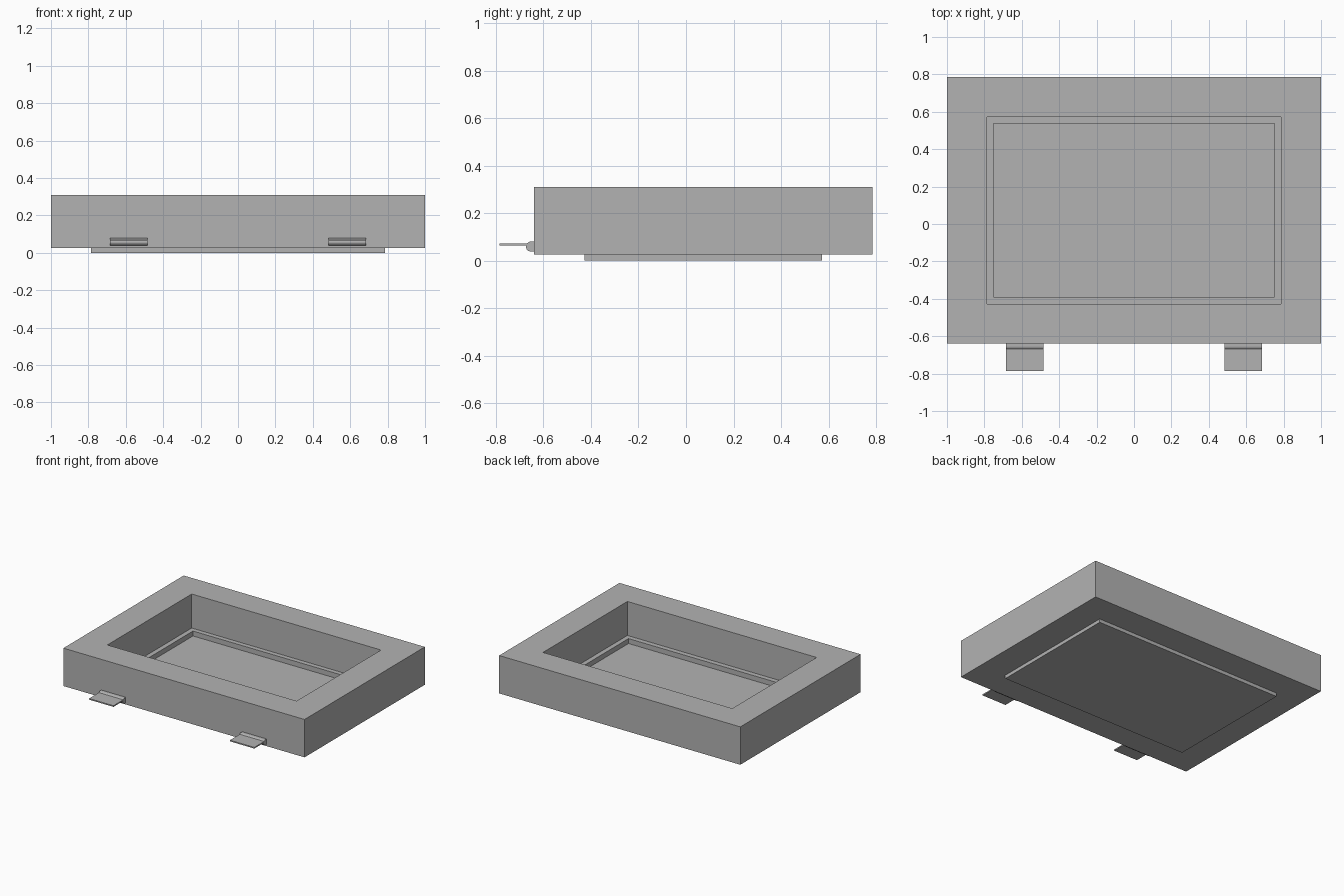
import bpy
import bmesh
import math

cube = bpy.data.objects.get("Cube")
if cube:
    bpy.data.objects.remove(cube, do_unlink=True)

# Single grey finish
grey = bpy.data.materials.new("plain grey")
grey.use_nodes = True
colour = (0.45, 0.45, 0.45, 1)
grey.diffuse_color = colour
grey.node_tree.nodes["Principled BSDF"].inputs["Base Color"].default_value = colour


def finish(name, bm):
    bmesh.ops.recalc_face_normals(bm, faces=bm.faces)
    mesh = bpy.data.meshes.new(name)
    bm.to_mesh(mesh)
    bm.free()
    mesh.materials.append(grey)
    obj = bpy.data.objects.new(name, mesh)
    bpy.context.collection.objects.link(obj)
    return obj


def rect_loft(name, rings, cyclic):
    """Skin rectangles given as (half width, front y, back y, z)."""
    bm = bmesh.new()
    loops = [[bm.verts.new(p) for p in
              ((-w, f, z), (w, f, z), (w, b, z), (-w, b, z))]
             for w, f, b, z in rings]
    pairs = list(zip(loops, loops[1:]))
    if cyclic:
        pairs.append((loops[-1], loops[0]))
    else:
        bm.faces.new(loops[0])
        bm.faces.new(loops[-1])
    for lower, upper in pairs:
        for i in range(4):
            j = (i + 1) % 4
            bm.faces.new((lower[i], lower[j], upper[j], upper[i]))
    return finish(name, bm)


def extrude_x(name, profile, x0, x1):
    """Extrude a (y, z) profile along x."""
    bm = bmesh.new()
    face = bm.faces.new([bm.verts.new((x0, y, z)) for y, z in profile])
    result = bmesh.ops.extrude_face_region(bm, geom=[face])
    moved = [v for v in result["geom"] if isinstance(v, bmesh.types.BMVert)]
    bmesh.ops.translate(bm, verts=moved, vec=(x1 - x0, 0, 0))
    return finish(name, bm)


# Thick surrounding frame with a rectangular opening
OUTER = (1.0, -0.64, 0.785)
OPENING = (0.785, -0.427, 0.573)
BOTTOM, TOP = 0.026, 0.31
rect_loft("frame", [(*OUTER, BOTTOM), (*OUTER, TOP),
                    (*OPENING, TOP), (*OPENING, BOTTOM)], True)

# Shallow tray closing the opening, with a raised rim
RECESS = (0.75, -0.39, 0.538)
rect_loft("tray", [(*OPENING, 0), (*OPENING, 0.055),
                   (*RECESS, 0.055), (*RECESS, 0.018)], False)

# Hinge tabs: rounded knuckle against the frame and a thin flat leaf
KY, KZ, R = -0.653, 0.059, 0.021
arc = [(KY - R * math.sin(math.pi * i / 12), KZ + R * math.cos(math.pi * i / 12))
       for i in range(13)]
knuckle = [(-0.64, KZ + R)] + arc + [(-0.64, KZ - R)]
leaf = [(-0.785, 0.063), (-0.66, 0.063), (-0.66, 0.072), (-0.785, 0.072)]
for side, sign in (("left", 1), ("right", -1)):
    for part, profile in (("knuckle", knuckle), ("leaf", leaf)):
        extrude_x(f"{side}_hinge_{part}", profile, sign * 0.483, sign * 0.685)
